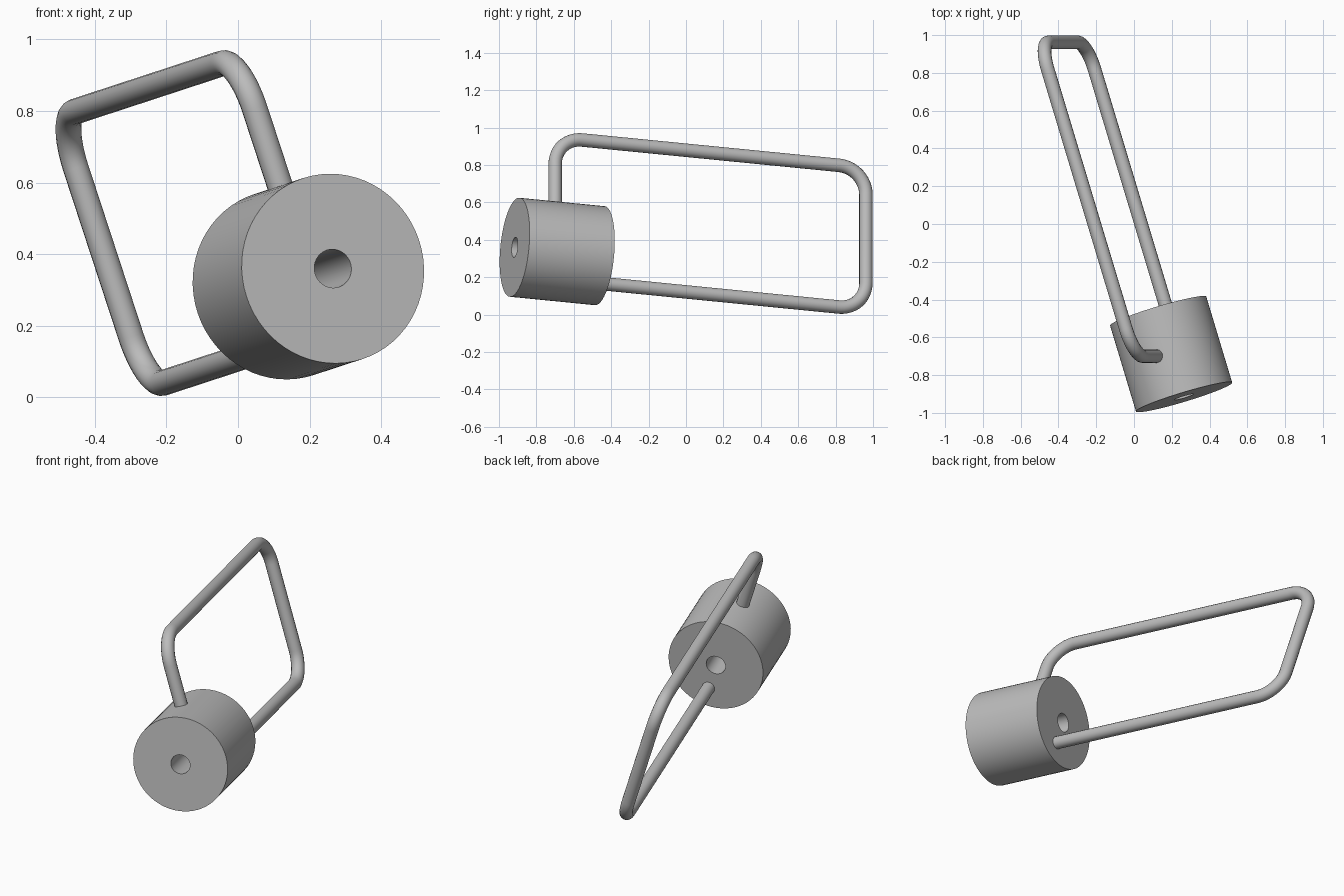
import bpy, bmesh, math
from mathutils import Vector, Matrix

if "Cube" in bpy.data.objects:
    bpy.data.objects.remove(bpy.data.objects["Cube"])

# Tilted frame: local z runs along the drum axis, local x points up the handle
axis = Vector((-0.287, 0.953, -0.094)).normalized()
up = Vector((-0.311, 0, 0.95))
up = (up - axis * up.dot(axis)).normalized()
side = axis.cross(up)
frame = Matrix((up, side, axis)).transposed().to_4x4()
frame.translation = (0.265, -0.916, 0.36)

grey = bpy.data.materials.new("plain grey")
grey.use_nodes = True
colour = (0.5, 0.5, 0.5, 1)
grey.diffuse_color = colour
grey.node_tree.nodes["Principled BSDF"].inputs["Base Color"].default_value = colour


def finish(obj):
    """Place the part in the tilted frame, then colour and smooth it."""
    obj.matrix_world = frame
    obj.data.materials.append(grey)
    bpy.ops.object.select_all(action='DESELECT')
    obj.select_set(True)
    bpy.context.view_layer.objects.active = obj
    if obj.type == 'CURVE':
        bpy.ops.object.convert(target='MESH')
    bpy.ops.object.shade_smooth_by_angle(angle=math.radians(35))


# Drum with a hole through its axis, spun from a rectangle
length, radius, bore = 0.477, 0.266, 0.054
bm = bmesh.new()
ring = [bm.verts.new(p) for p in
        ((bore, 0, 0), (radius, 0, 0), (radius, 0, length), (bore, 0, length))]
edges = [bm.edges.new((ring[i], ring[(i + 1) % 4])) for i in range(4)]
bmesh.ops.spin(bm, geom=ring + edges, cent=(0, 0, 0), axis=(0, 0, 1),
               angle=math.tau, steps=64, use_merge=True)
bmesh.ops.remove_doubles(bm, verts=bm.verts, dist=1e-5)
bmesh.ops.recalc_face_normals(bm, faces=bm.faces)
mesh = bpy.data.meshes.new("drum")
bm.to_mesh(mesh)
bm.free()
drum = bpy.data.objects.new("drum", mesh)
bpy.context.collection.objects.link(drum)
finish(drum)

# Bent rod handle: from the drum's side, round three corners, into its back
near, far, top, bottom, bend = 0.227, 1.97, 0.641, -0.156, 0.15
corners = [Vector(p) for p in ((radius - 0.03, 0, near), (top, 0, near),
                               (top, 0, far), (bottom, 0, far),
                               (bottom, 0, length - 0.03))]
path = [corners[0]]
for before, corner, after in zip(corners, corners[1:], corners[2:]):
    a = (before - corner).normalized() * bend
    b = (after - corner).normalized() * bend
    for i in range(13):
        t = i / 12 * math.pi / 2
        path.append(corner + a * (1 - math.sin(t)) + b * (1 - math.cos(t)))
path.append(corners[-1])

curve = bpy.data.curves.new("handle", 'CURVE')
curve.dimensions = '3D'
curve.bevel_depth = 0.036
curve.bevel_resolution = 6
curve.use_fill_caps = True
spline = curve.splines.new('POLY')
spline.points.add(len(path) - 1)
for point, p in zip(spline.points, path):
    point.co = (*p, 1)
handle = bpy.data.objects.new("handle", curve)
bpy.context.collection.objects.link(handle)
finish(handle)
